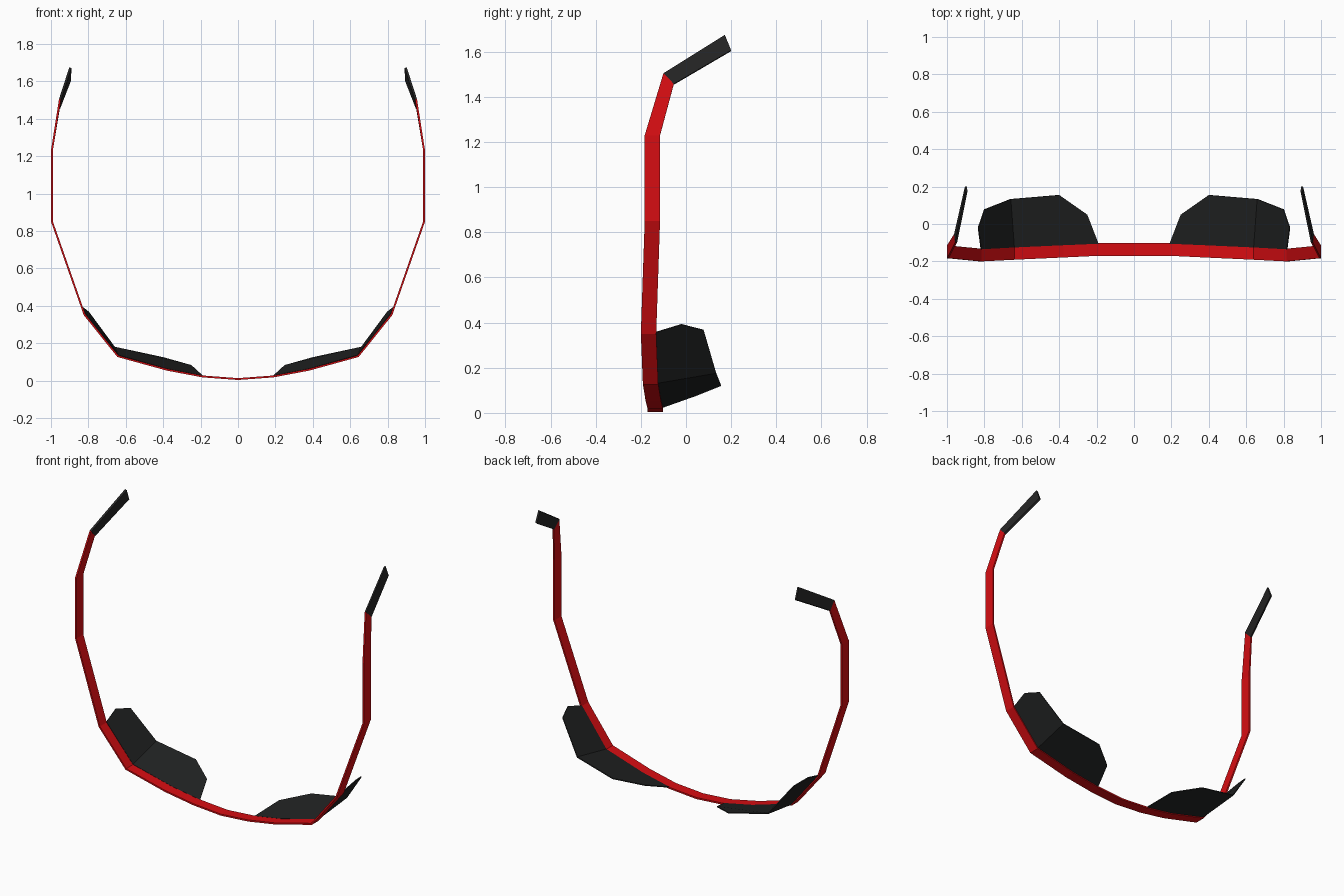
import bpy, bmesh
from mathutils import Vector

if "Cube" in bpy.data.objects:
    bpy.data.objects.remove(bpy.data.objects["Cube"])


def material(name, rgb):
    m = bpy.data.materials.new(name)
    m.diffuse_color = (*rgb, 1)
    m.use_nodes = True
    m.node_tree.nodes["Principled BSDF"].inputs["Base Color"].default_value = m.diffuse_color
    return m


RED = material("red frame", (0.68, 0.004, 0.006))
BLACK = material("black plastic", (0.019, 0.019, 0.019))
LENS = material("dark lens", (0.015, 0.016, 0.016))


def finish(name, bm, mat):
    bmesh.ops.recalc_face_normals(bm, faces=bm.faces)
    me = bpy.data.meshes.new(name)
    bm.to_mesh(me)
    bm.free()
    me.materials.append(mat)
    ob = bpy.data.objects.new(name, me)
    bpy.context.collection.objects.link(ob)
    mir = ob.modifiers.new("mirror", 'MIRROR')
    mir.merge_threshold = 0.0005
    return ob


def ribbon(name, rails, mat, thick, cap_start):
    """Flat bar between a front and a back rail, thickened inward in the xz plane."""
    bm = bmesh.new()
    mids = [(Vector(a) + Vector(b)) / 2 for a, b in rails]
    rings = []
    for i, (a, b) in enumerate(rails):
        t = mids[min(i + 1, len(mids) - 1)] - mids[max(i - 1, 0)]
        n = Vector((-t.z, 0, t.x)).normalized() * thick
        if abs(mids[i].x) < 1e-6:
            n = Vector((0, 0, thick))
        a, b = Vector(a), Vector(b)
        rings.append([bm.verts.new(p) for p in (a, b, b + n, a + n)])
    for r, s in zip(rings, rings[1:]):
        for k in range(4):
            bm.faces.new((r[k], r[(k + 1) % 4], s[(k + 1) % 4], s[k]))
    bm.faces.new(rings[-1])
    if cap_start:
        bm.faces.new(rings[0])
    return finish(name, bm, mat)


# Frame: brow bar and temples as one bent ribbon (x, z, front y)
path = [(0, 0.003, -0.17), (0.19, 0.017, -0.17), (0.38, 0.053, -0.179),
        (0.645, 0.126, -0.191), (0.825, 0.35, -0.2), (1.0, 0.85, -0.183),
        (1.0, 1.23, -0.183)]
rails = [((x, y, z), (x, y + 0.068, z)) for x, z, y in path]
joint = ((0.957, -0.10, 1.505), (0.962, -0.054, 1.458))
rails.append(joint)
ribbon("frame", rails, RED, 0.01, False)

# Ear tips, bent backwards
ribbon("ear_tips", [joint, ((0.902, 0.172, 1.675), (0.904, 0.2, 1.607))],
       BLACK, 0.012, True)

# Lenses: two flat facets folded at the outer third
pts = [(0.19, -0.105, 0.025), (0.25, 0.05, 0.08), (0.40, 0.155, 0.122),
       (0.66, 0.133, 0.178), (0.80, 0.078, 0.367), (0.833, -0.02, 0.392),
       (0.818, -0.135, 0.357), (0.641, -0.125, 0.134), (0.38, -0.113, 0.061)]
bm = bmesh.new()
v = [bm.verts.new(p) for p in pts]
bm.faces.new([v[i] for i in (0, 1, 2, 3, 7, 8)])
bm.faces.new([v[i] for i in (3, 4, 5, 6, 7)])
lens = finish("lenses", bm, LENS)
sol = lens.modifiers.new("thickness", 'SOLIDIFY')
sol.thickness = 0.006
sol.offset = 0
